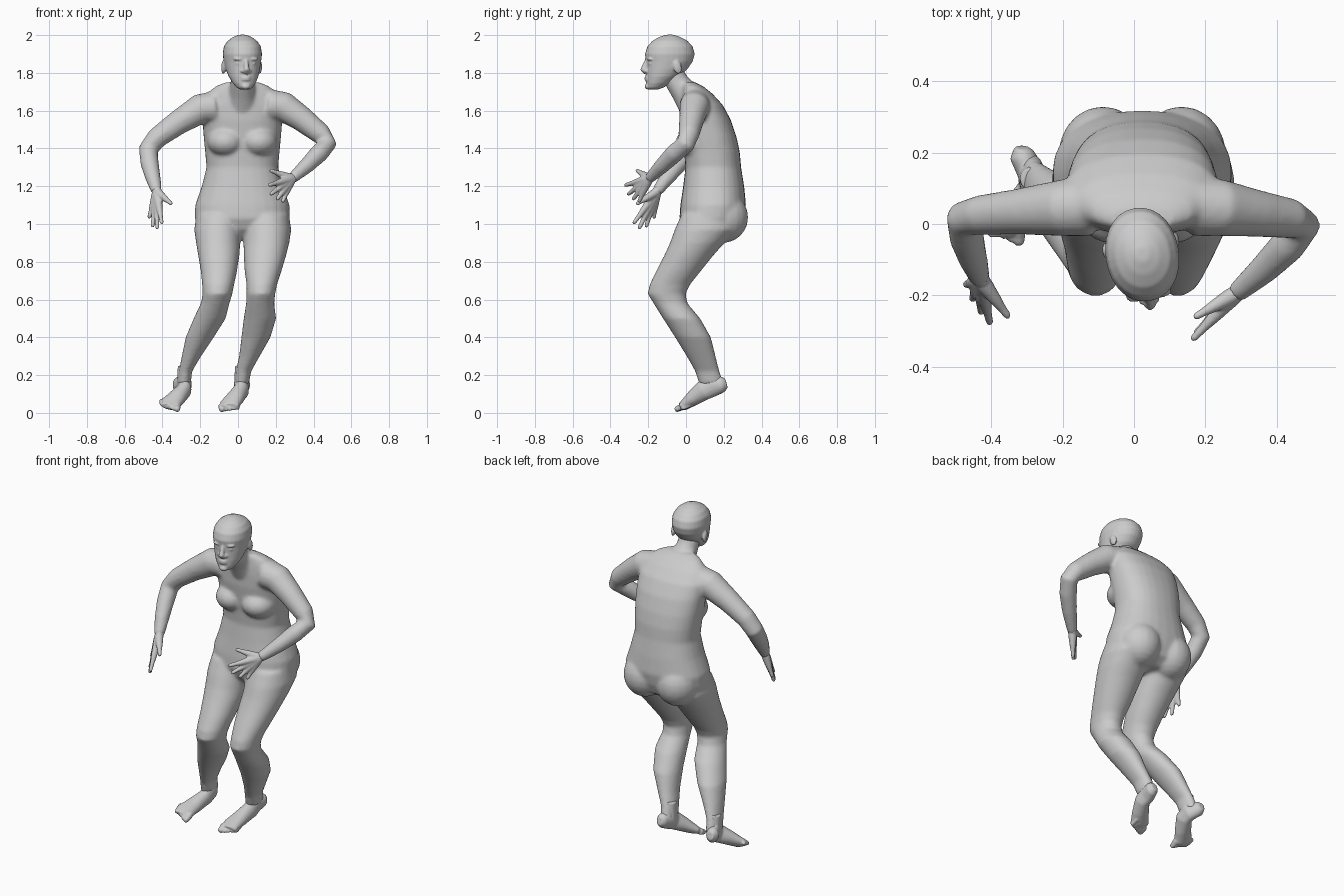
import bpy, bmesh, math
from mathutils import Vector, Matrix

CX = 0.023  # body centre line


def bridge(bm, rings):
    """Close a stack of equal rings into a solid."""
    vs = [[bm.verts.new(p) for p in r] for r in rings]
    n = len(vs[0])
    for a, b in zip(vs, vs[1:]):
        for i in range(n):
            bm.faces.new((a[i], a[(i + 1) % n], b[(i + 1) % n], b[i]))
    bm.faces.new(vs[0])
    bm.faces.new(vs[-1])


def slices(bm, rows, power=2.0, n=28):
    """Loft of horizontal slices: (z, x_min, x_max, y_front, y_back)."""
    rings = []
    for z, x0, x1, y0, y1 in rows:
        ring = []
        for i in range(n):
            a = 2 * math.pi * i / n
            c, s = math.cos(a), math.sin(a)
            u = math.copysign(abs(c) ** (2 / power), c)
            v = math.copysign(abs(s) ** (2 / power), s)
            ring.append(((x0 + x1) / 2 + u * (x1 - x0) / 2,
                         (y0 + y1) / 2 + v * (y1 - y0) / 2, z))
        rings.append(ring)
    bridge(bm, rings)


def tube(bm, pts, n=16):
    """Tube through (x, y, z, half_width[, half_height])."""
    ps = [Vector(p[:3]) for p in pts]
    side, rings = None, []
    for i, p in enumerate(ps):
        t = (ps[min(i + 1, len(ps) - 1)] - ps[max(i - 1, 0)]).normalized()
        if side is None:
            side = t.cross(Vector((0, 0, 1)))
            if side.length < 0.1:
                side = t.cross(Vector((0, 1, 0)))
        side = (side - t * side.dot(t)).normalized()
        up = side.cross(t)
        w, h = pts[i][3], pts[i][-1]
        rings.append([p + side * w * math.cos(2 * math.pi * k / n)
                      + up * h * math.sin(2 * math.pi * k / n) for k in range(n)])
    bridge(bm, rings)


def ball(bm, c, r, rot=0.0):
    m = Matrix.Translation(c) @ Matrix.Rotation(rot, 4, 'X') @ Matrix.Diagonal((*r, 1))
    bmesh.ops.create_uvsphere(bm, u_segments=20, v_segments=12, radius=1, matrix=m)


def finish(name, bm, voxel, smooth):
    """Fuse the overlapping solids into one smooth skin."""
    bmesh.ops.recalc_face_normals(bm, faces=bm.faces)
    me = bpy.data.meshes.new(name)
    bm.to_mesh(me)
    bm.free()
    ob = bpy.data.objects.new(name, me)
    bpy.context.collection.objects.link(ob)
    r = ob.modifiers.new("fuse", 'REMESH')
    r.mode, r.voxel_size, r.use_smooth_shade = 'VOXEL', voxel, True
    s = ob.modifiers.new("soften", 'SMOOTH')
    s.factor, s.iterations = 0.5, smooth


# torso: (z, half width, front, back)
body = bmesh.new()
torso = [(0.93, .17, .03, .22), (0.97, .23, -.01, .28), (1.03, .252, -.035, .305),
         (1.10, .25, -.03, .318), (1.20, .215, -.015, .308), (1.30, .19, -.003, .292),
         (1.38, .197, -.01, .285), (1.46, .205, -.02, .268), (1.55, .212, -.03, .238),
         (1.63, .215, -.03, .195), (1.69, .19, -.025, .14), (1.73, .14, -.02, .09),
         (1.75, .09, -.02, .05)]
slices(body, [(z, CX - w, CX + w, f, b) for z, w, f, b in torso], 2.3)
for s in (-1, 1):
    ball(body, (CX + s * .088, .05, 1.435), (.098, .105, .08))     # bust
    ball(body, (CX + s * .11, .195, 1.035), (.125, .135, .135))    # buttock

# neck
tube(body, [(CX, .04, 1.64, .09), (CX, -.01, 1.70, .07),
            (CX, -.05, 1.755, .062), (CX, -.075, 1.81, .06)])

# legs: shared heights and depths, own left and right outlines
depth = [(1.05, -.025, .27), (.97, -.06, .27), (.90, -.085, .205), (.84, -.112, .15),
         (.75, -.158, .078), (.68, -.192, .022), (.63, -.203, -.002), (.58, -.172, .008),
         (.50, -.122, .075), (.40, -.058, .132), (.30, .003, .157), (.22, .048, .178),
         (.15, .07, .2)]
right_x = [(-.22, .02), (-.232, .02), (-.222, .012), (-.212, .008), (-.197, -.005),
           (-.19, -.02), (-.187, -.03), (-.197, -.045), (-.235, -.065), (-.277, -.128),
           (-.298, -.195), (-.313, -.243), (-.325, -.25)]
left_x = [(.03, .27), (.026, .282), (.03, .272), (.03, .257), (.035, .23), (.045, .207),
          (.045, .197), (.043, .192), (.03, .202), (.018, .172), (.006, .115),
          (-.012, .07), (-.02, .057)]
for xs in (right_x, left_x):
    slices(body, [(z, a, b, f, k) for (z, f, k), (a, b) in zip(depth, xs)], 2.1)

# arms
tube(body, [(-.12, .05, 1.62, .085), (-.20, .045, 1.61, .08), (-.32, .035, 1.535, .065),
            (-.43, .025, 1.455, .056), (-.475, .015, 1.395, .052), (-.468, -.04, 1.32, .049),
            (-.45, -.10, 1.245, .041), (-.43, -.155, 1.17, .029)])
tube(body, [(.165, .05, 1.63, .085), (.245, .045, 1.62, .08), (.34, .03, 1.555, .067),
            (.44, .015, 1.475, .056), (.474, .0, 1.425, .05), (.43, -.06, 1.375, .05),
            (.365, -.125, 1.31, .042), (.285, -.195, 1.24, .029)])
finish("body", body, .01, 8)

# hands: every finger runs from the wrist through its knuckle to the tip
hands = {
    "right_hand": [(-.43, -.155, 1.17), (-.35, -.262, 1.105), (-.403, -.28, 1.0),
                   (-.428, -.25, .973), (-.453, -.212, .982), (-.472, -.17, 1.03)],
    "left_hand": [(.285, -.195, 1.24), (.168, -.262, 1.285), (.162, -.325, 1.205),
                  (.17, -.31, 1.155), (.205, -.283, 1.128), (.235, -.25, 1.115)]}
for name, (wrist, *tips) in hands.items():
    bm = bmesh.new()
    w = Vector(wrist)
    for tip in tips:
        d = Vector(tip) - w
        tube(bm, [(*(w - d * .1), .024), (*(w + d * .15), .024), (*(w + d * .5), .018),
                  (*(w + d * .75), .0125), (*(w + d * .95), .0105), (*(w + d), .006)], 10)
    finish(name, bm, .005, 2)

# feet: heel raised, toes on the ground
feet = {"right_foot": (-.315, -.285, -.362, 1, .035), "left_foot": (.03, .018, -.045, -1, .012)}
for name, (heel, ankle, toe, inner, roll) in feet.items():
    bm = bmesh.new()
    mid = (ankle + toe) / 2
    tube(bm, [(heel, .215, .155, .02, .025), (heel, .195, .15, .035, .042),
              (ankle, .14, .145, .04, .06), (ankle, .095, .12, .04, .054),
              (mid, .04, .08, .048, .042), (toe, -.005, .045, .054, .028),
              (toe, -.03, .032, .05, .018)])
    tube(bm, [(ankle, .125, .25, .034), (ankle, .135, .14, .04)])
    for i in range(5):                                             # toes
        r = (.017, .013, .012, .011, .010)[i]
        x = toe + inner * (.04 - .021 * i)
        z = r + .002 + roll * i / 4
        y = -.052 + .009 * i
        tube(bm, [(x, y + .04, z + .018, r * 1.2), (x, y + .012, z + .004, r),
                  (x, y, z, r * .95), (x, y - .008, z - .001, r * .55)], 10)
    finish(name, bm, .006, 3)

# head: (z, half width, front, back), then turned to the figure's left
head = bmesh.new()
skull = [(1.712, .025, -.195, -.15), (1.722, .042, -.208, -.12), (1.745, .06, -.212, -.085),
         (1.78, .078, -.212, -.04), (1.82, .09, -.212, .008), (1.86, .098, -.212, .036),
         (1.90, .103, -.218, .047), (1.94, .097, -.205, .036), (1.97, .077, -.178, .008),
         (1.99, .048, -.142, -.03), (2.002, .018, -.105, -.065)]
slices(head, [(z, CX - w, CX + w, f, b) for z, w, f, b in skull], 2.1)
tube(head, [(CX, -.205, 1.875, .01), (CX, -.218, 1.845, .012),
            (CX, -.228, 1.818, .017), (CX, -.212, 1.803, .016)], 10)  # nose
for z, h in ((1.777, .007), (1.765, .008)):                        # lips
    ball(head, (CX, -.206, z), (.027, .016, h))
ball(head, (CX, -.203, 1.728), (.025, .018, .016))                 # chin
for s in (-1, 1):
    ball(head, (CX + s * .02, -.214, 1.81), (.01, .012, .008))     # nostril
    ball(head, (CX + s * .038, -.198, 1.873), (.028, .016, .008))  # brow
    ball(head, (CX + s * .037, -.194, 1.85), (.017, .012, .009))   # eye
    ball(head, (CX + s * .097, -.06, 1.83), (.012, .022, .037), .25)  # ear
bmesh.ops.rotate(head, verts=head.verts, cent=(CX, -.085, 1.85),
                 matrix=Matrix.Rotation(math.radians(9), 3, 'Z'))
finish("head", head, .006, 2)
